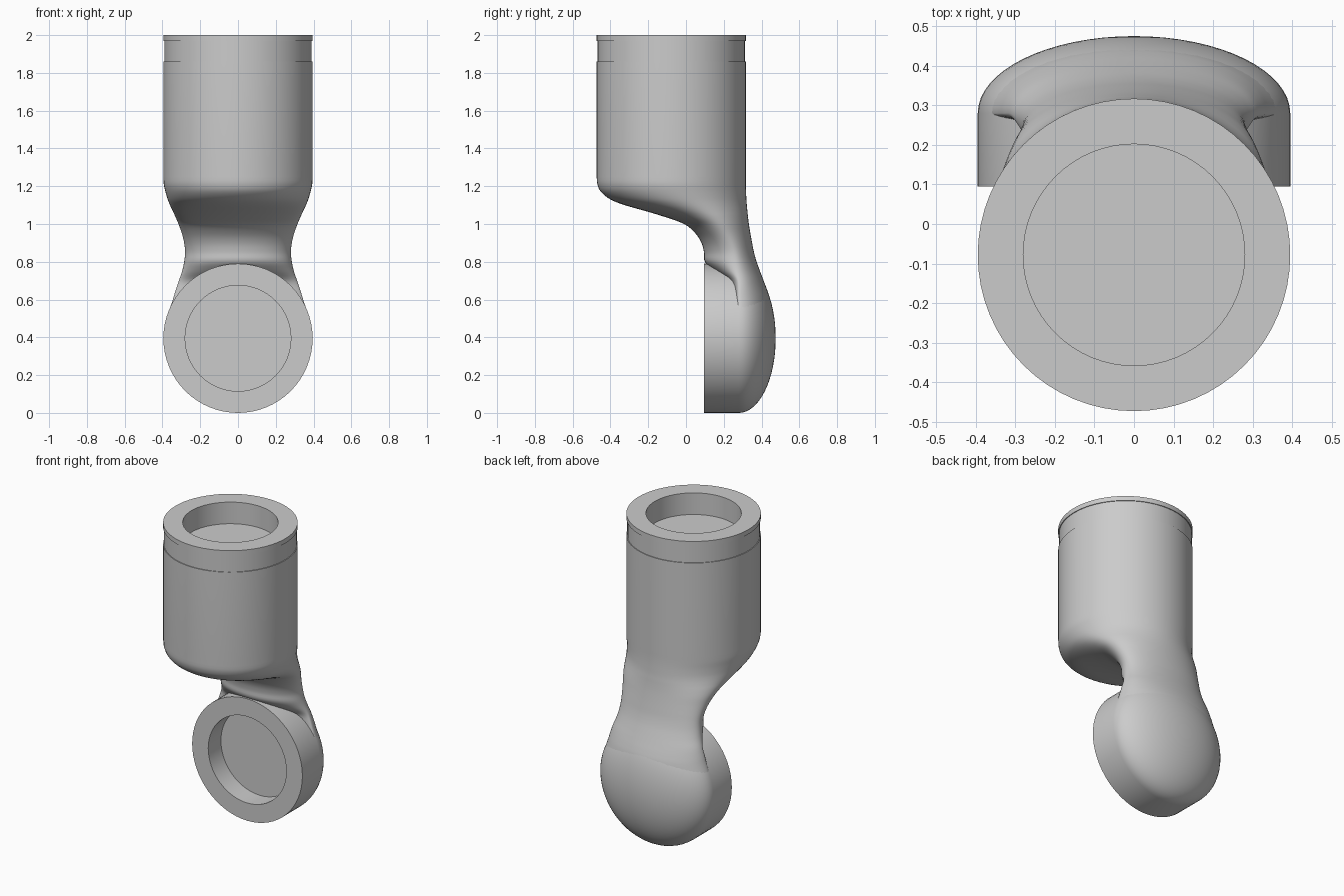
import bpy, bmesh, math
from mathutils import Matrix

if "Cube" in bpy.data.objects:
    bpy.data.objects.remove(bpy.data.objects["Cube"])

R, BORE, CY, N = 0.395, 0.28, -0.078, 64

grey = bpy.data.materials.new("plain grey")
grey.diffuse_color = (0.6, 0.6, 0.6, 1)
grey.use_nodes = True
grey.node_tree.nodes["Principled BSDF"].inputs["Base Color"].default_value = grey.diffuse_color


def loft(name, rings, matrix=Matrix()):
    """Skin a stack of closed rings, each with N points."""
    bm = bmesh.new()
    rows = [[bm.verts.new(p) for p in ring] for ring in rings]
    for a, b in zip(rows, rows[1:]):
        for j in range(N):
            k = (j + 1) % N
            bm.faces.new((a[j], a[k], b[k], b[j]))
    bmesh.ops.remove_doubles(bm, verts=bm.verts, dist=1e-5)
    bm.transform(matrix)
    me = bpy.data.meshes.new(name)
    bm.to_mesh(me)
    bm.free()
    me.materials.append(grey)
    me.shade_smooth()
    me.set_sharp_from_angle(angle=math.radians(35))
    ob = bpy.data.objects.new(name, me)
    bpy.context.collection.objects.link(ob)
    return ob


def section(z, w, ym, yf, yb):
    """Egg-shaped slice: half width w, widest at ym, from yf to yb."""
    pts = []
    for j in range(N):
        a = math.tau * j / N
        s = math.sin(a)
        pts.append((w * math.cos(a), ym + s * ((yb - ym) if s > 0 else (ym - yf)), z))
    return pts


def lathe(name, profile, matrix):
    return loft(name, [section(h, r, 0, -r, r) for r, h in profile], matrix)


def smooth_rows(rows, sub=4):
    """Catmull-Rom interpolation between the slices."""
    out = []
    for i in range(len(rows) - 1):
        p = [rows[max(0, min(len(rows) - 1, i + k))] for k in (-1, 0, 1, 2)]
        for s in range(sub):
            t = s / sub
            out.append([0.5 * (2 * b + (c - a) * t + (2 * a - 5 * b + 4 * c - d) * t * t
                               + (3 * b - a - 3 * c + d) * t ** 3) for a, b, c, d in zip(*p)])
    return out + [rows[-1]]


# upper barrel flowing down through the offset neck: z, half width, widest y, front y, back y
slices = [
    (0.45, 0.386, 0.28, 0.240, 0.465),
    (0.50, 0.378, 0.28, 0.240, 0.462),
    (0.60, 0.345, 0.28, 0.240, 0.445),
    (0.65, 0.330, 0.28, 0.240, 0.430),
    (0.70, 0.313, 0.28, 0.220, 0.411),
    (0.75, 0.296, 0.27, 0.150, 0.392),
    (0.80, 0.285, 0.26, 0.100, 0.374),
    (0.85, 0.280, 0.25, 0.095, 0.360),
    (0.90, 0.285, 0.23, 0.082, 0.350),
    (0.95, 0.297, 0.20, 0.050, 0.341),
    (1.00, 0.315, 0.16, -0.010, 0.333),
    (1.04, 0.332, 0.11, -0.120, 0.328),
    (1.07, 0.346, 0.06, -0.220, 0.325),
    (1.10, 0.360, 0.01, -0.325, 0.322),
    (1.13, 0.372, -0.03, -0.400, 0.320),
    (1.17, 0.384, -0.06, -0.450, 0.318),
    (1.21, 0.393, -0.075, -0.469, 0.317),
    (1.25, R, CY, CY - R, CY + R),
]
barrel = smooth_rows(slices) + [(1.86, R, CY, CY - R, CY + R)]
loft("barrel_and_neck", [section(*row) for row in barrel])

# top collar with shallow outer groove and round socket
lathe("top_collar", [(R, 1.86), (0.39, 1.86), (0.39, 1.97), (R, 1.97), (R, 2.0),
                     (BORE, 2.0), (BORE, 1.86), (0, 1.86)],
      Matrix.Translation((0, CY, 0)))

# lower round joint: front socket, straight rim, domed back
dome = [(R * math.cos(a), 0.28 + 0.195 * math.sin(a))
        for a in (math.pi / 2 * i / 16 for i in range(17))]
lathe("lower_joint", [(0, 0.225), (BORE, 0.225), (BORE, 0.095), (R, 0.095)] + dome,
      Matrix.Translation((0, 0, R)) @ Matrix.Rotation(-math.pi / 2, 4, 'X'))
